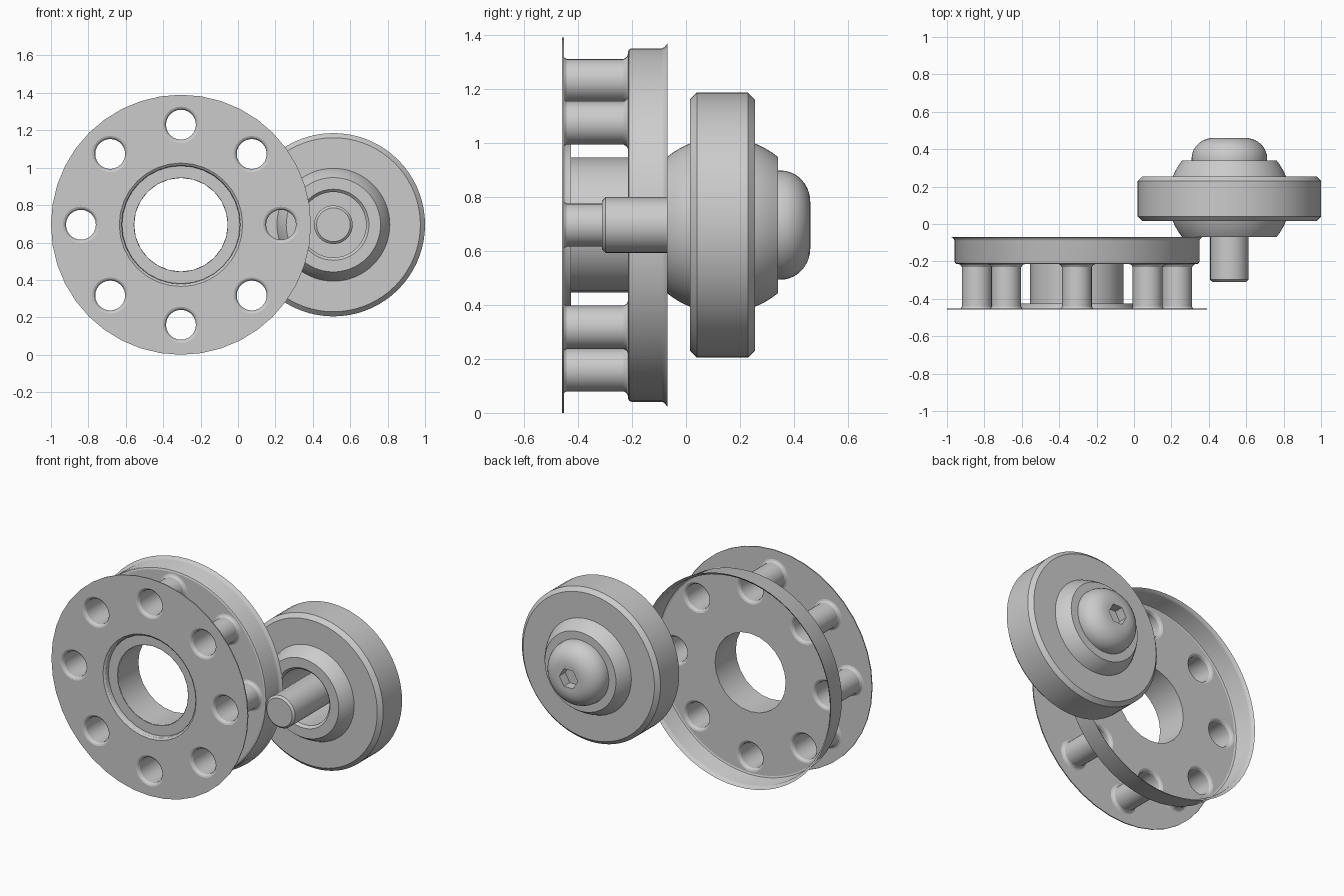
import bpy, bmesh, math
from math import sin, cos, pi
from mathutils import Vector

cube = bpy.data.objects.get("Cube")
if cube:
    bpy.data.objects.remove(cube)

steel = bpy.data.materials.new("grey steel")
steel.use_nodes = True
GREY = (0.6, 0.6, 0.6, 1)
steel.diffuse_color = GREY
bsdf = next(n for n in steel.node_tree.nodes if n.type == "BSDF_PRINCIPLED")
bsdf.inputs["Base Color"].default_value = GREY

HUB = (-0.305, 0.695)      # x, z of the flanged hub axis
WHEEL = (0.51, 0.695)      # x, z of the bearing axis
HOLES, PITCH = 8, 0.535    # tubes around the hub
HOLE_R, BORE_R, RECESS_R, RIM_R = 0.097, 0.25, 0.33, 0.64


def ring(bm, centre, r, y, n):
    """Loop of vertices around an axis parallel to y."""
    return [bm.verts.new((centre[0] + r * cos(2 * pi * i / n), y,
                          centre[1] + r * sin(2 * pi * i / n))) for i in range(n)]


def finish(bm, name, recalc=True):
    if recalc:
        bmesh.ops.recalc_face_normals(bm, faces=bm.faces[:])
    mesh = bpy.data.meshes.new(name)
    bm.to_mesh(mesh)
    bm.free()
    mesh.materials.append(steel)
    mesh.shade_smooth()
    mesh.set_sharp_from_angle(angle=math.radians(32))
    obj = bpy.data.objects.new(name, mesh)
    bpy.context.collection.objects.link(obj)
    return obj


def lathe(name, centre, profile, n=48, closed=False, caps=()):
    """Spin (y, radius) points; caps lists the profile ends to close."""
    bm = bmesh.new()
    loops = [ring(bm, centre, r, y, n) for y, r in profile]
    pairs = list(zip(loops, loops[1:]))
    if closed:
        pairs.append((loops[-1], loops[0]))
    for a, b in pairs:
        for i in range(n):
            j = (i + 1) % n
            bm.faces.new((a[i], a[j], b[j], b[i]))
    for end in caps:
        bm.faces.new(loops[end])
    return finish(bm, name)


def hole_centre(k):
    a = 2 * pi * k / HOLES
    return HUB[0] + PITCH * cos(a), HUB[1] + PITCH * sin(a)


def plate(name, y, outer, outer_n, inner, inner_n, facing):
    """Flat disc with a centre opening and a circle of holes."""
    bm = bmesh.new()
    loops = [ring(bm, HUB, outer, y, outer_n), ring(bm, HUB, inner, y, inner_n)]
    loops += [ring(bm, hole_centre(k), HOLE_R, y, 24) for k in range(HOLES)]
    edges = [bm.edges.new((l[i], l[(i + 1) % len(l)])) for l in loops for i in range(len(l))]
    bmesh.ops.triangle_fill(bm, use_beauty=True, use_dissolve=False, edges=edges,
                            normal=Vector((0, facing, 0)))
    for f in bm.faces:
        f.normal_update()
        if f.normal.y * facing < 0:
            f.normal_flip()
    return finish(bm, name, recalc=False)


# Hub: front flange with its thin edge
FRONT, FLOOR = -0.458, -0.215
plate("front_flange", FRONT, 0.695, 40, RECESS_R, 32, -1)
lathe("front_flange_edge", HUB, [(FRONT, 0.695), (FRONT + 0.006, 0.695)], 40)

# Hub: rear dish floor and flared rim
plate("rear_dish_floor", FLOOR, RIM_R, 64, BORE_R, 24, 1)
lathe("rear_dish_rim", HUB, [(FLOOR, RIM_R), (-0.211, 0.65), (-0.202, 0.654), (-0.09, 0.654),
                             (-0.08, 0.658), (-0.069, 0.672)], 64)

# Hub: stepped recess and centre bore
lathe("centre_recess", HUB, [(FRONT, RECESS_R), (-0.45, 0.319), (-0.44, 0.315),
                             (-0.425, 0.315)], 32)
lathe("recess_floor", HUB, [(-0.425, 0.315), (-0.425, BORE_R)], 96)
lathe("centre_bore", HUB, [(-0.425, BORE_R), (FLOOR, BORE_R)], 24)

# Hub: tubes flared into both plates
flare = [(0, HOLE_R), (0.004, 0.088), (0.016, 0.08)]
tube = [(FRONT + d, r) for d, r in flare] + [(FLOOR - d, r) for d, r in reversed(flare)]
for k in range(HOLES):
    lathe(f"hub_tube_{k + 1}", hole_centre(k), tube, 24)

# Bearing: chamfered outer ring
lathe("bearing_outer_ring", WHEEL, [(0.015, 0.29), (0.015, 0.465), (0.04, 0.49), (0.23, 0.49),
                                    (0.255, 0.465), (0.255, 0.29)], 72, closed=True)

# Bearing: bored ball with flat ends
MID, BALL_R, HALF = 0.135, 0.325, 0.205
ball = []
for i in range(17):
    a = math.asin(HALF / BALL_R) * (i / 8 - 1)
    ball.append((MID + BALL_R * sin(a), BALL_R * cos(a)))
ball += [(MID + HALF, 0.175), (MID - HALF + 0.015, 0.175), (MID - HALF, 0.19)]
lathe("bearing_ball", WHEEL, ball, 64, closed=True)

# Screw: chamfered shank
HEAD = MID + HALF
lathe("screw_shank", WHEEL, [(-0.31, 0.09), (-0.298, 0.103), (HEAD, 0.103)], 32, caps=(0,))

# Screw: rounded head, open around the socket
head = [(HEAD, 0.1), (HEAD, 0.202)]
for i in range(11):
    a = pi / 2 * i / 10
    head.append((HEAD + 0.01 + 0.11 * sin(a), 0.085 + 0.117 * cos(a)))
lathe("screw_head", WHEEL, head, 48)

# Screw: flat top face around a hexagonal socket
bm = bmesh.new()
TOP = HEAD + 0.12
rim, mouth = ring(bm, WHEEL, 0.085, TOP, 48), ring(bm, WHEEL, 0.065, TOP, 6)
base = ring(bm, WHEEL, 0.065, TOP - 0.06, 6)
for i in range(6):
    j = (i + 1) % 6
    bm.faces.new((mouth[i], mouth[j], base[j], base[i]))
    arc = [rim[(8 * i + s) % 48] for s in range(9)]
    bm.faces.new(arc + [mouth[j], mouth[i]])
bm.faces.new(base)
finish(bm, "screw_socket")
